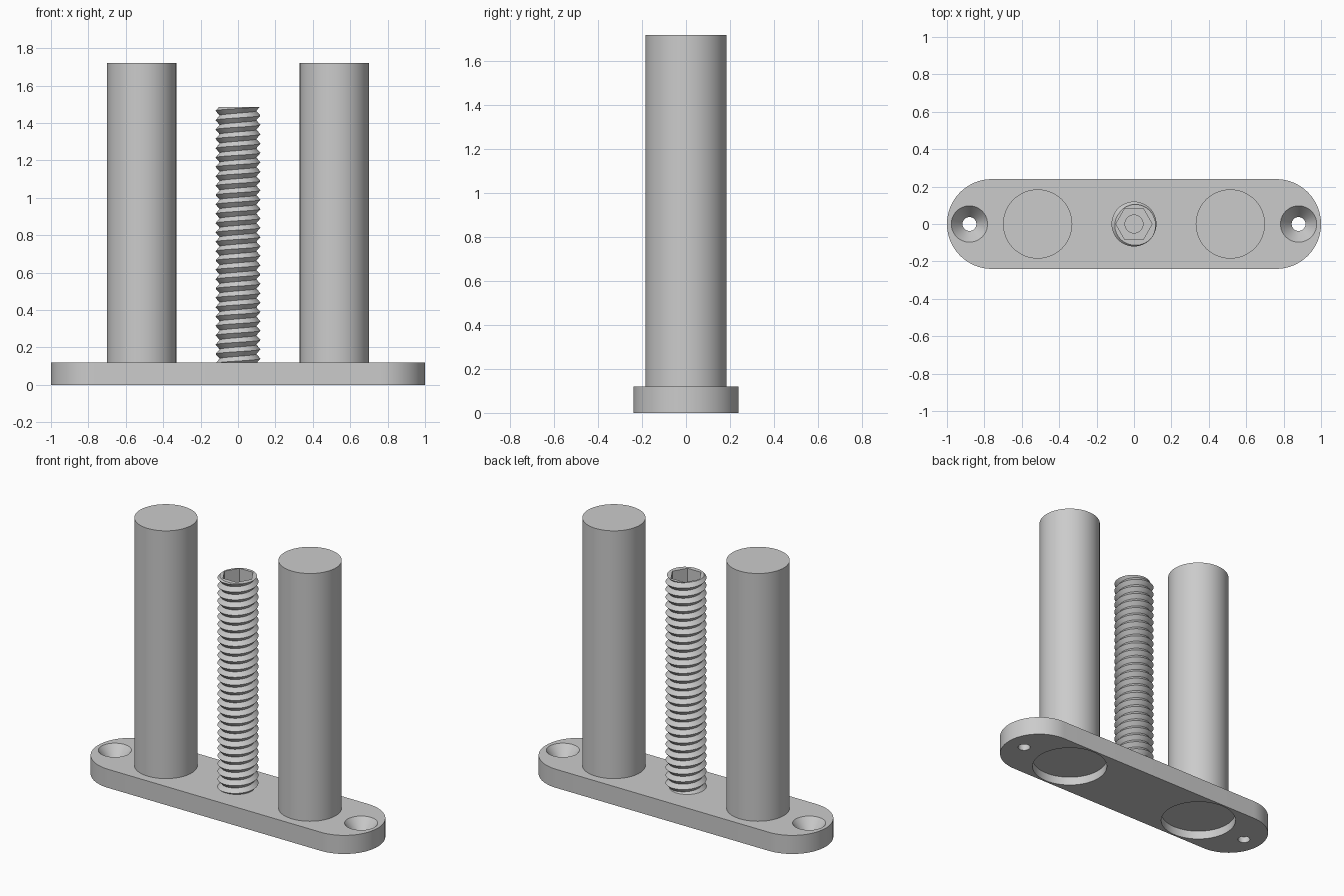
import bpy, bmesh
from math import pi, cos, sin, radians, sqrt
from mathutils import Matrix, Vector

cube = bpy.data.objects.get("Cube")
if cube:
    bpy.data.objects.remove(cube, do_unlink=True)

grey = bpy.data.materials.new("plain grey")
grey.use_nodes = True
grey.diffuse_color = (0.6, 0.6, 0.6, 1)
grey.node_tree.nodes["Principled BSDF"].inputs["Base Color"].default_value = grey.diffuse_color

PLATE_H, PLATE_R = 0.12, 0.24
PIN_X, PIN_R, PIN_TOP = 0.515, 0.185, 1.72
HOLE_X, HOLE_R, SINK_R = 0.88, 0.037, 0.097
BORE_R, BORE_DEPTH = 0.228, 0.055
ROD_TOP, CREST_R, ROOT_R, PITCH = 1.485, 0.12, 0.098, 0.05


def make_object(name, bm):
    bmesh.ops.recalc_face_normals(bm, faces=bm.faces)
    mesh = bpy.data.meshes.new(name)
    bm.to_mesh(mesh)
    bm.free()
    mesh.materials.append(grey)
    obj = bpy.data.objects.new(name, mesh)
    bpy.context.collection.objects.link(obj)
    return obj


def cone(name, x, z0, z1, r0, r1, sides=64):
    bm = bmesh.new()
    bmesh.ops.create_cone(bm, cap_ends=True, segments=sides, radius1=r0, radius2=r1,
                          depth=z1 - z0, matrix=Matrix.Translation((x, 0, (z0 + z1) / 2)))
    return make_object(name, bm)


def select_only(obj):
    bpy.ops.object.select_all(action='DESELECT')
    obj.select_set(True)
    bpy.context.view_layer.objects.active = obj


def cut(obj, cutter):
    """Subtract the cutter, then throw it away."""
    select_only(obj)
    mod = obj.modifiers.new("cut", 'BOOLEAN')
    mod.operation, mod.solver, mod.object = 'DIFFERENCE', 'EXACT', cutter
    bpy.ops.object.modifier_apply(modifier=mod.name)
    bpy.data.objects.remove(cutter, do_unlink=True)


def smooth(obj):
    select_only(obj)
    bpy.ops.object.shade_smooth_by_angle(angle=radians(30))


# Base plate: stadium outline, extruded
bm = bmesh.new()
outline = []
for side, start in ((1, -pi / 2), (-1, pi / 2)):
    for i in range(33):
        a = start + pi * i / 32
        outline.append(bm.verts.new((side * (1 - PLATE_R) + PLATE_R * cos(a), PLATE_R * sin(a), 0)))
face = bm.faces.new(outline)
top = bmesh.ops.extrude_face_region(bm, geom=[face])["geom"]
bmesh.ops.translate(bm, vec=(0, 0, PLATE_H), verts=[v for v in top if isinstance(v, bmesh.types.BMVert)])
plate = make_object("base_plate", bm)

# Countersunk screw holes and round recesses underneath
for side in (-1, 1):
    slope = (SINK_R - HOLE_R) / 0.08
    cut(plate, cone("hole_cutter", side * HOLE_X, -0.1, 0.2, HOLE_R, HOLE_R))
    cut(plate, cone("sink_cutter", side * HOLE_X, PLATE_H - 0.08, PLATE_H + 0.02,
                    HOLE_R, SINK_R + 0.02 * slope))
    cut(plate, cone("bore_cutter", side * PIN_X, -0.1, BORE_DEPTH, BORE_R, BORE_R))
smooth(plate)

# Two tall pins
for side, label in ((1, "left"), (-1, "right")):
    smooth(cone(label + "_pin", side * PIN_X, 0.08, PIN_TOP, PIN_R, PIN_R))

# Threaded rod: one helical strip of crests and roots, trimmed flat at both ends
STEPS, BOTTOM = 48, 0.09
bm = bmesh.new()
crest, root = [], []
turns = int((ROD_TOP - BOTTOM) / PITCH) + 4
for i in range(turns * STEPS + 1):
    a = 2 * pi * i / STEPS
    z = BOTTOM - 2 * PITCH + PITCH * i / STEPS
    crest.append(bm.verts.new((CREST_R * cos(a), CREST_R * sin(a), z)))
    root.append(bm.verts.new((ROOT_R * cos(a), ROOT_R * sin(a), z + PITCH / 2)))
for i in range(turns * STEPS):
    bm.faces.new((crest[i], crest[i + 1], root[i + 1], root[i]))
    j = i + STEPS
    if j < turns * STEPS:
        bm.faces.new((root[i], root[i + 1], crest[j + 1], crest[j]))
for z, direction in ((BOTTOM, -1), (ROD_TOP, 1)):
    res = bmesh.ops.bisect_plane(bm, geom=bm.verts[:] + bm.edges[:] + bm.faces[:], dist=1e-6,
                                 plane_co=(0, 0, z), plane_no=(0, 0, direction), clear_outer=True)
    rim = [e for e in res["geom_cut"] if isinstance(e, bmesh.types.BMEdge)]
    bmesh.ops.triangle_fill(bm, edges=rim, use_beauty=True)
rod = make_object("threaded_rod", bm)

# Hexagonal drive socket with a drilled centre
hexagon = cone("socket_cutter", 0, ROD_TOP - 0.12, ROD_TOP + 0.1, 0.097, 0.097, 6)
hexagon.data.transform(Matrix.Rotation(pi / 2, 4, 'Z'))
cut(rod, hexagon)
cut(rod, cone("drill_cutter", 0, ROD_TOP - 0.17, ROD_TOP + 0.1, 0.048, 0.048, 32))
smooth(rod)
